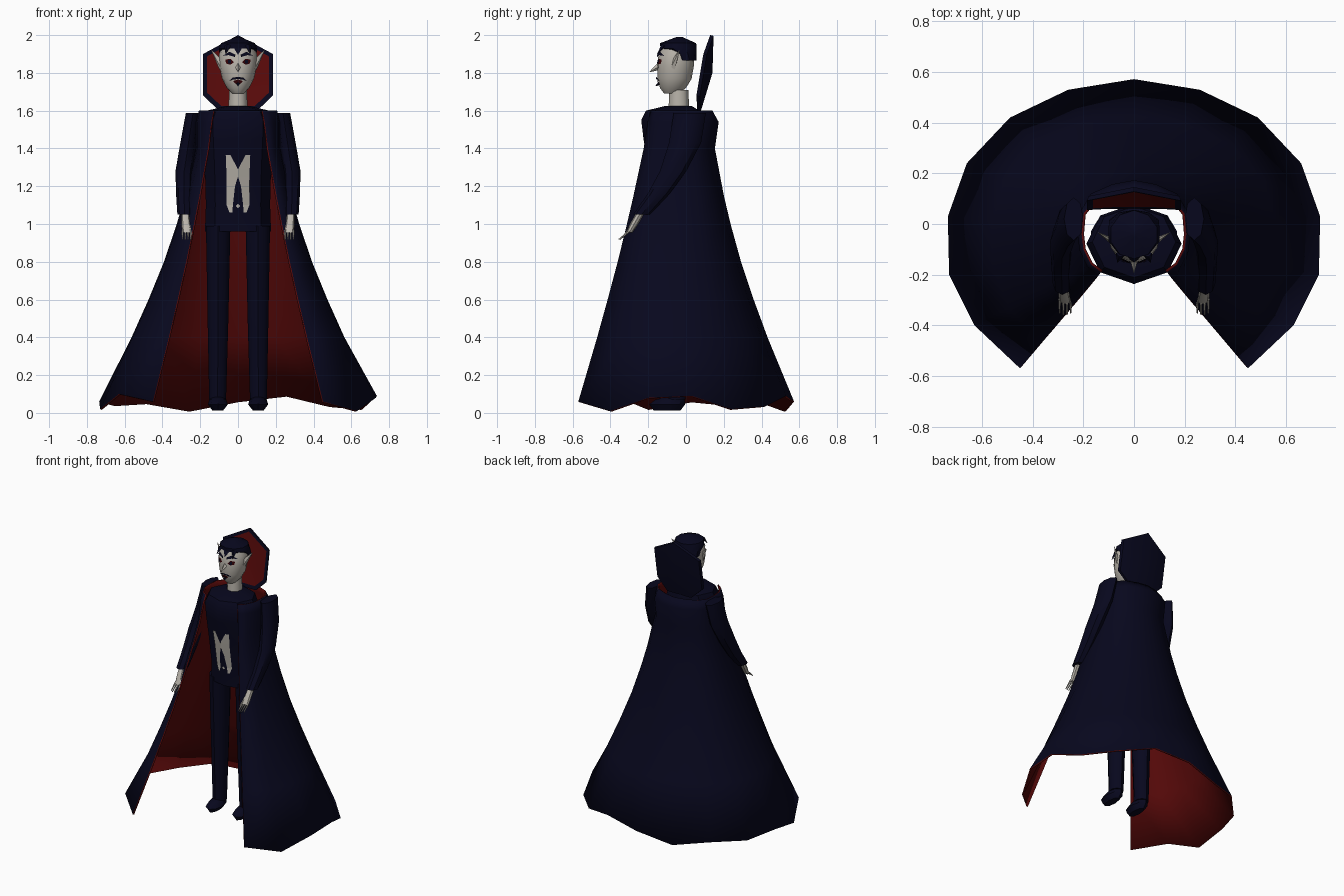
import bpy, bmesh, math
from mathutils import Vector

if "Cube" in bpy.data.objects:
    bpy.data.objects.remove(bpy.data.objects["Cube"])


def material(name, r, g, b):
    m = bpy.data.materials.new(name)
    m.diffuse_color = (r, g, b, 1)
    m.use_nodes = True
    m.node_tree.nodes["Principled BSDF"].inputs["Base Color"].default_value = m.diffuse_color
    return m


NAVY = material("navy cloth", 0.0022, 0.0022, 0.0125)
RED = material("red lining", 0.1, 0.003, 0.003)
SKIN = material("pale skin", 0.48, 0.45, 0.4)
SHIRT = material("shirt", 0.48, 0.45, 0.4)
EYE = material("dark red eye", 0.035, 0.001, 0.002)


def build(name, verts, faces, mats, closed=True, angle=40):
    bm = bmesh.new()
    vs = [bm.verts.new(v) for v in verts]
    for f in faces:
        bm.faces.new([vs[i] for i in f])
    if closed:
        bmesh.ops.recalc_face_normals(bm, faces=bm.faces)
    mesh = bpy.data.meshes.new(name)
    bm.to_mesh(mesh)
    bm.free()
    for m in mats:
        mesh.materials.append(m)
    ob = bpy.data.objects.new(name, mesh)
    bpy.context.collection.objects.link(ob)
    bpy.ops.object.select_all(action="DESELECT")
    ob.select_set(True)
    bpy.context.view_layer.objects.active = ob
    if angle:
        bpy.ops.object.shade_smooth_by_angle(angle=math.radians(angle))
    return ob


def loft(name, rows, mat, angle=40):
    """Closed skin through equal rings of points."""
    n = len(rows[0])
    faces = [(r * n + i, r * n + (i + 1) % n, (r + 1) * n + (i + 1) % n, (r + 1) * n + i)
             for r in range(len(rows) - 1) for i in range(n)]
    faces += [tuple(range(n)), tuple(range((len(rows) - 1) * n, len(rows) * n))]
    return build(name, [p for r in rows for p in r], faces, [mat], True, angle)


def ring(cx, cy, z, rx, ry, n):
    return [(cx + rx * math.sin(a), cy - ry * math.cos(a), z)
            for a in (2 * math.pi * i / n for i in range(n))]


def body(name, table, mat, n):
    """Loft from rows of (z, half width, front y, back y)."""
    return loft(name, [ring(0, (f + b) / 2, z, w, (b - f) / 2, n) for z, w, f, b in table], mat)


def spike(name, base, tip, width, depth, mat, n=5, tip_scale=0.08):
    """Tapered prism from base to tip."""
    a, b = Vector(base), Vector(tip)
    q = (b - a).to_track_quat("Z", "Y")
    rows = []
    for c, k in ((a, 1), (b, tip_scale)):
        rows.append([tuple(c + q @ Vector(p)) for p in ring(0, 0, 0, width * k, depth * k, n)])
    return loft(name, rows, mat, 30)


def front_y(table, x, z, facet=False):
    """Front surface depth of a body table."""
    for p, q in zip(table, table[1:]):
        if p[0] <= z <= q[0]:
            t = (z - p[0]) / (q[0] - p[0])
            w, f, b = (p[i] + (q[i] - p[i]) * t for i in (1, 2, 3))
            ry = (b - f) / 2
            if facet:
                return f + abs(x) / (0.707 * w) * 0.293 * ry
            return f + ry - ry * math.sqrt(max(0, 1 - (x / w) ** 2))


def plate(name, pts, table, mat, gap=0.005, facet=False):
    """Thin painted detail laid on the front of a body."""
    area = sum(p[0] * q[1] - q[0] * p[1] for p, q in zip(pts, pts[1:] + pts[:1]))
    if area < 0:
        pts = pts[::-1]
    v = [(x, front_y(table, x, z, facet) - gap, z) for x, z in pts]
    return build(name, v, [tuple(range(len(v)))], [mat], False, 0)


# Cape: open at the front, flaring to a scalloped hem
top = [(.13, -.19), (.17, -.16), (.2, -.1), (.207, -.04), (.2, .04), (.16, .09), (.08, .125), (0, .14)]
hem = [(.45, -.57), (.63, -.4), (.73, -.2), (.735, .03), (.66, .24), (.49, .42), (.26, .53), (0, .572)]
top += [(-x, y) for x, y in top[-2::-1]]
hem += [(-x, y) for x, y in hem[-2::-1]]
hem_z = [.06, .01, .08, .09, .02, .035, .09, .06, .01, .05, .04, .06, .02, .10, .06]
levels = [(.06, 1), (.4, .675), (.6, .505), (.8, .35), (1.0, .222), (1.15, .14),
          (1.4, .03), (1.54, .03), (1.6, 0)]
verts, n = [], len(top)
for z, f in levels:
    for i in range(n):
        edge = max(0, 1 - min(i, n - 1 - i) / 2)
        g = f + (((1.6 - z) / 1.54) - f) * edge * 0.6
        bump = 0.02 if z == 1.54 and 4 < i < 10 else 0
        verts.append((top[i][0] + (hem[i][0] - top[i][0]) * g,
                      top[i][1] + (hem[i][1] - top[i][1]) * g + bump,
                      hem_z[i] if f == 1 else z))
faces = [(r * n + i, r * n + i + 1, (r + 1) * n + i + 1, (r + 1) * n + i)
         for r in range(len(levels) - 1) for i in range(n - 1)]
cape = build("cape", verts, faces, [NAVY, RED], False, 60)
mod = cape.modifiers.new("lining", "SOLIDIFY")
mod.thickness, mod.offset = 0.01, -1
mod.material_offset = mod.material_offset_rim = 1

# Tall collar behind the head: navy back and border, red inset front
outline = [(0, .128, 2.0), (.185, .092, 1.9), (.185, .055, 1.68), (.1, .06, 1.6),
           (-.1, .06, 1.6), (-.185, .055, 1.68), (-.185, .092, 1.9)]
centre = Vector((0, .112, 1.8))
inner = [tuple(Vector(p).lerp(centre, 0.12)) for p in outline]
back = [(x * .97, y + .018, z - .004) for x, y, z in outline]
verts = outline + inner + back + [tuple(centre), (0, .14, 1.8)]
faces = []
for i in range(7):
    j = (i + 1) % 7
    faces += [(i, j, 7 + j, 7 + i), (7 + i, 7 + j, 21), (i, j, 14 + j, 14 + i), (14 + i, 14 + j, 22)]
collar = build("collar", verts, faces, [NAVY, RED], True, 30)
for p in collar.data.polygons:
    if 21 in p.vertices:
        p.material_index = 1

# Coat body
coat = [(.96, .175, -.16, .05), (1.1, .17, -.165, .055), (1.3, .175, -.2, .065), (1.45, .185, -.225, .075),
        (1.55, .188, -.237, .08), (1.6, .165, -.212, .07), (1.625, .06, -.11, .03)]
body("coat", coat, NAVY, 8)

# Head, neck and hair
head = [(1.69, .03, -.115, -.04), (1.72, .06, -.138, 0), (1.77, .085, -.15, .03),
        (1.84, .1, -.152, .042), (1.9, .1, -.145, .045), (1.95, .08, -.12, .03)]
body("head", head, SKIN, 16)
body("neck", [(1.6, .052, -.093, .018), (1.71, .046, -.088, .012)], SKIN, 12)
body("hair", [(1.865, .101, -.055, .056), (1.9, .104, -.075, .056), (1.93, .105, -.135, .056),
              (1.957, .095, -.138, .054), (1.99, .012, -.05, -.02)], NAVY, 10)
plate("widows_peak", [(-.03, 1.945), (.03, 1.945), (0, 1.895)], head, NAVY, .008)
spike("nose", (0, -.14, 1.835), (0, -.193, 1.805), .016, .02, SKIN, 4)
plate("mouth", [(-.026, 1.757), (0, 1.765), (.026, 1.757), (.016, 1.744), (-.016, 1.744)], head, EYE)
spike("chin_tuft", (0, -.14, 1.745), (0, -.162, 1.73), .011, .01, NAVY, 4)

for s, side in ((1, "right"), (-1, "left")):
    # Face details
    plate("eye_" + side, [(s * x, z) for x, z in
          ((.022, 1.856), (.04, 1.875), (.066, 1.87), (.064, 1.85), (.04, 1.843))], head, EYE, .004)
    plate("pupil_" + side, [(s * x, z) for x, z in
          ((.037, 1.85), (.037, 1.869), (.053, 1.869), (.053, 1.85))], head, NAVY, .009)
    plate("brow_" + side, [(s * x, z) for x, z in
          ((.014, 1.897), (.045, 1.912), (.08, 1.89), (.05, 1.894), (.016, 1.884))], head, NAVY, .008)
    plate("moustache_" + side, [(s * x, z) for x, z in
          ((0, 1.779), (.03, 1.774), (.045, 1.757), (.028, 1.764), (0, 1.768))], head, NAVY, .008)
    spike("hair_lock_" + side, (s * .055, -.12, 1.945), (s * .065, -.152, 1.9), .018, .012, NAVY, 4)
    spike("ear_" + side, (s * .08, -.07, 1.835), (s * .14, -.035, 1.92), .014, .028, SKIN, 5)

    # Shirt front panel, split above and below the waist button
    rows = [(.03, .045, 1.06), (.027, .06, 1.1), (.016, .06, 1.2), (0, .06, 1.25),
            (0, .062, 1.29), (.04, .065, 1.365)]
    for k, (a, b) in enumerate(zip(rows, rows[1:])):
        plate("shirt_%s_%d" % (side, k), [(s * a[0], a[2]), (s * a[1], a[2]), (s * b[1], b[2]),
              (s * b[0], b[2])], coat, SHIRT, .007, True)

    # Sleeve
    loft("sleeve_" + side, [ring(s * x, y, z, w, d, 8) for z, x, y, w, d in (
        (1.05, .283, -.235, .038, .045), (1.16, .286, -.145, .042, .058), (1.28, .285, -.068, .046, .07),
        (1.43, .262, -.005, .043, .085), (1.588, .238, .02, .038, .085))], NAVY)

    # Hand with fingers and thumb
    loft("hand_" + side, [ring(s * x, y, z, w, d, 8) for z, x, y, w, d in (
        (.955, .27, -.3, .026, .016), (1.0, .275, -.275, .024, .022),
        (1.07, .28, -.235, .02, .022))], SKIN)
    for k in range(4):
        x = s * (.25 + k * .0145)
        spike("finger_%s_%d" % (side, k), (x, -.297, .965), (x, -.36 + abs(k - 1.5) * .006, .918),
              .006, .006, SKIN, 5, .5)
    spike("thumb_" + side, (s * .255, -.285, .99), (s * .244, -.325, .945), .007, .007, SKIN, 5, .5)

    # Trouser leg and shoe
    loft("leg_" + side, [ring(s * x, -.055, z, w, d, 10) for z, x, w, d in (
        (.07, .108, .047, .053), (.5, .106, .058, .068), (.99, .105, .068, .085))], NAVY)
    loft("shoe_" + side, [ring(s * .107, y, z, w, d, 8) for z, y, w, d in (
        (.012, -.1, .028, .07), (.045, -.1, .053, .095), (.07, -.085, .045, .078),
        (.085, -.06, .03, .045))], NAVY)

# Button between the shirt panels
plate("waist_button", [(-.012, 1.095), (0, 1.108), (.012, 1.095), (0, 1.082)], coat, SHIRT, .007, True)
